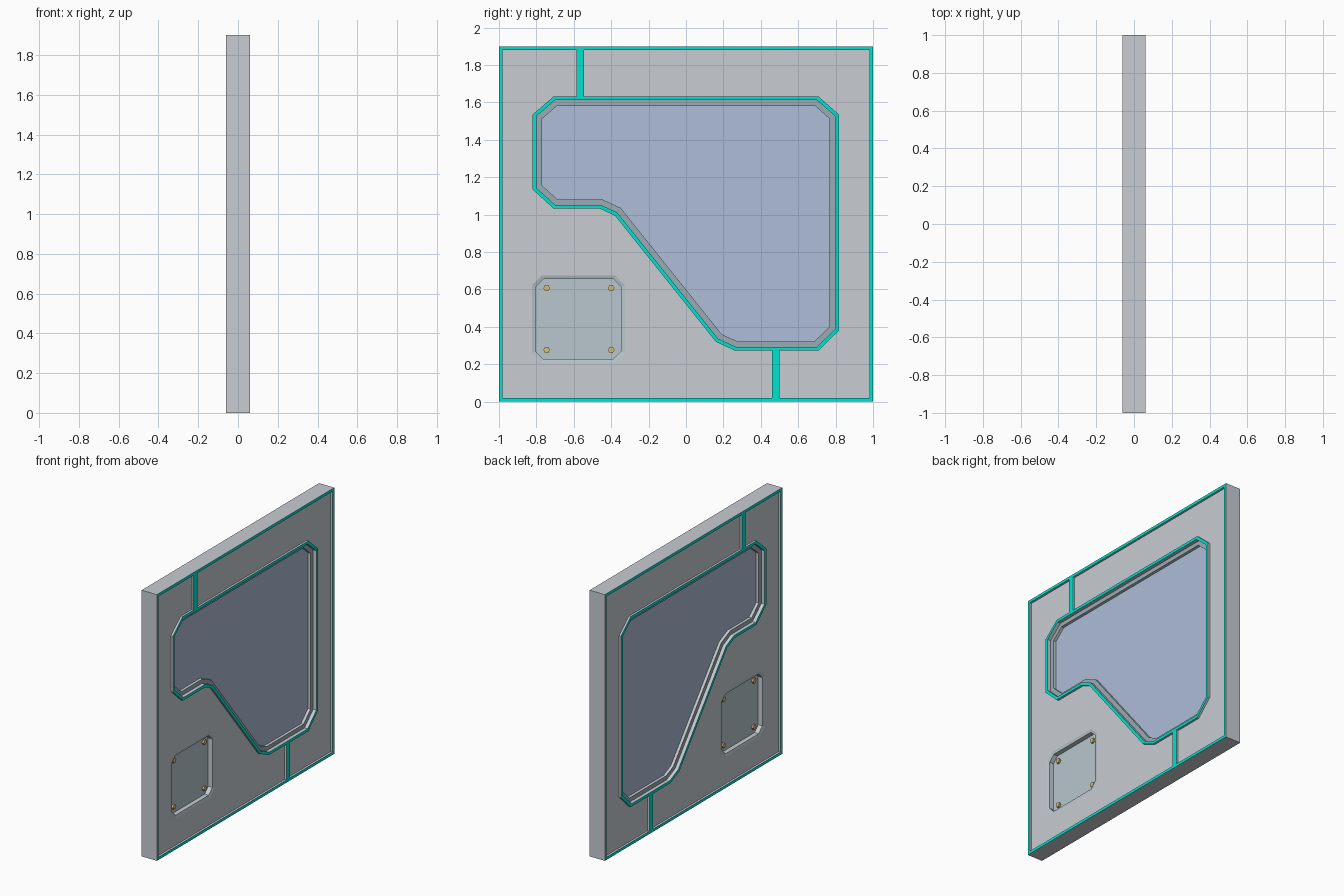
import bpy, bmesh
from mathutils import Vector

if "Cube" in bpy.data.objects:
    bpy.data.objects.remove(bpy.data.objects["Cube"])


def material(name, rgb):
    m = bpy.data.materials.new(name)
    m.diffuse_color = (*rgb, 1)
    m.use_nodes = True
    m.node_tree.nodes["Principled BSDF"].inputs["Base Color"].default_value = m.diffuse_color
    return m


GREY = material("panel_grey", (0.58, 0.61, 0.65))
TEAL = material("teal_trim", (0.0, 0.75, 0.62))
LEDGE = material("window_ledge", (0.32, 0.41, 0.46))
GLASS = material("window_glass", (0.42, 0.51, 0.68))
HATCH = material("hatch_plate", (0.48, 0.57, 0.62))
GOLD = material("brass", (0.68, 0.52, 0.20))
MATS = [GREY, TEAL, LEDGE, GLASS, HATCH, GOLD]

FRONT, FACE = 0.06, 0.045        # trim height and recessed panel height


def inset(pts, d):
    """Offset a counter-clockwise (y, z) outline inwards with mitred corners."""
    out, n = [], len(pts)
    for i in range(n):
        p = Vector(pts[i])
        a = (p - Vector(pts[i - 1])).normalized()
        b = (Vector(pts[(i + 1) % n]) - p).normalized()
        na, nb = Vector((-a.y, a.x)), Vector((-b.y, b.x))
        q = p + (na + nb) * (d / (1 + na.dot(nb)))
        out.append((q.x, q.y))
    return out


def rect(y0, z0, y1, z1):
    return [(y0, z0), (y1, z0), (y1, z1), (y0, z1)]


def octagon(y0, z0, y1, z1, c):
    return [(y0 + c, z0), (y1 - c, z0), (y1, z0 + c), (y1, z1 - c),
            (y1 - c, z1), (y0 + c, z1), (y0, z1 - c), (y0, z0 + c)]


def finish(name, bm):
    """Turn the +x half into an object mirrored to the other side."""
    me = bpy.data.meshes.new(name)
    bm.to_mesh(me)
    bm.free()
    for m in MATS:
        me.materials.append(m)
    ob = bpy.data.objects.new(name, me)
    bpy.context.collection.objects.link(ob)
    mod = ob.modifiers.new("both_sides", "MIRROR")
    mod.use_axis = (True, False, False)
    mod.merge_threshold = 0.0005
    return ob


def add_loft(bm, outline, steps, cap=None):
    """Bridge inset copies of an outline; steps are (inset, x, material)."""
    prev, n = None, len(outline)
    for d, x, mat in steps:
        loop = [bm.verts.new((x, y, z)) for y, z in inset(outline, d)]
        if prev:
            for i in range(n):
                j = (i + 1) % n
                f = bm.faces.new((prev[i], prev[j], loop[j], loop[i]))
                f.material_index = MATS.index(mat)
        prev = loop
    if cap:
        bm.faces.new(prev).material_index = MATS.index(cap)


def loft(name, outline, steps, cap=None):
    bm = bmesh.new()
    add_loft(bm, outline, steps, cap)
    return finish(name, bm)


border = rect(-1, 0, 1, 1.9)
window = [(-0.82, 1.535), (-0.82, 1.135), (-0.708, 1.032), (-0.46, 1.032),
          (-0.38, 0.995), (0.16, 0.32), (0.262, 0.273), (0.708, 0.273),
          (0.818, 0.38), (0.818, 1.535), (0.708, 1.632), (-0.708, 1.632)]
hatch = octagon(-0.823, 0.209, -0.327, 0.675, 0.052)

# Outer border: grey sides with a raised teal edge
loft("outer_border", border, [(0, 0, GREY), (0, FRONT, GREY),
                              (0.02, FRONT, TEAL), (0.02, FACE, GREY)])

# Window: raised teal rim, recessed ledge and pane
loft("window", window, [(0, FACE, GREY), (0, FRONT, GREY),
                        (0.02, FRONT, TEAL), (0.02, 0.035, GREY),
                        (0.05, 0.035, LEDGE), (0.05, 0.015, GREY)], GLASS)

# Service hatch: bevelled recess
loft("hatch", hatch, [(0, FACE, GREY), (0.02, 0.04, HATCH),
                      (0.02, 0.008, GREY)], HATCH)

# Recessed panel face with openings for window and hatch
bm = bmesh.new()
for outline in (inset(border, 0.02), window, hatch):
    vs = [bm.verts.new((FACE, y, z)) for y, z in outline]
    for i in range(len(vs)):
        bm.edges.new((vs[i - 1], vs[i]))
bmesh.ops.triangle_fill(bm, use_beauty=True, use_dissolve=False,
                        edges=bm.edges[:], normal=(1, 0, 0))
for f in bm.faces:
    f.normal_update()
    if f.normal.x < 0:
        f.normal_flip()
finish("panel_face", bm)

# Raised teal strips joining the border to the window rim
for name, (y, z0, z1) in {"upper_strip": (-0.565, 1.632, 1.88),
                          "lower_strip": (0.48, 0.02, 0.273)}.items():
    loft(name, rect(y - 0.02, z0, y + 0.02, z1),
         [(0, FACE, GREY), (0, FRONT, GREY)], TEAL)

# Brass hatch bolts
bm = bmesh.new()
for y in (-0.745, -0.4):
    for z in (0.277, 0.607):
        hexagon = [(y + 0.018 * cy, z + 0.018 * cz) for cy, cz in
                   [(1, 0), (.5, .866), (-.5, .866), (-1, 0), (-.5, -.866), (.5, -.866)]]
        add_loft(bm, hexagon, [(0, 0.008, GOLD), (0, 0.022, GOLD)], GOLD)
finish("hatch_bolts", bm)
